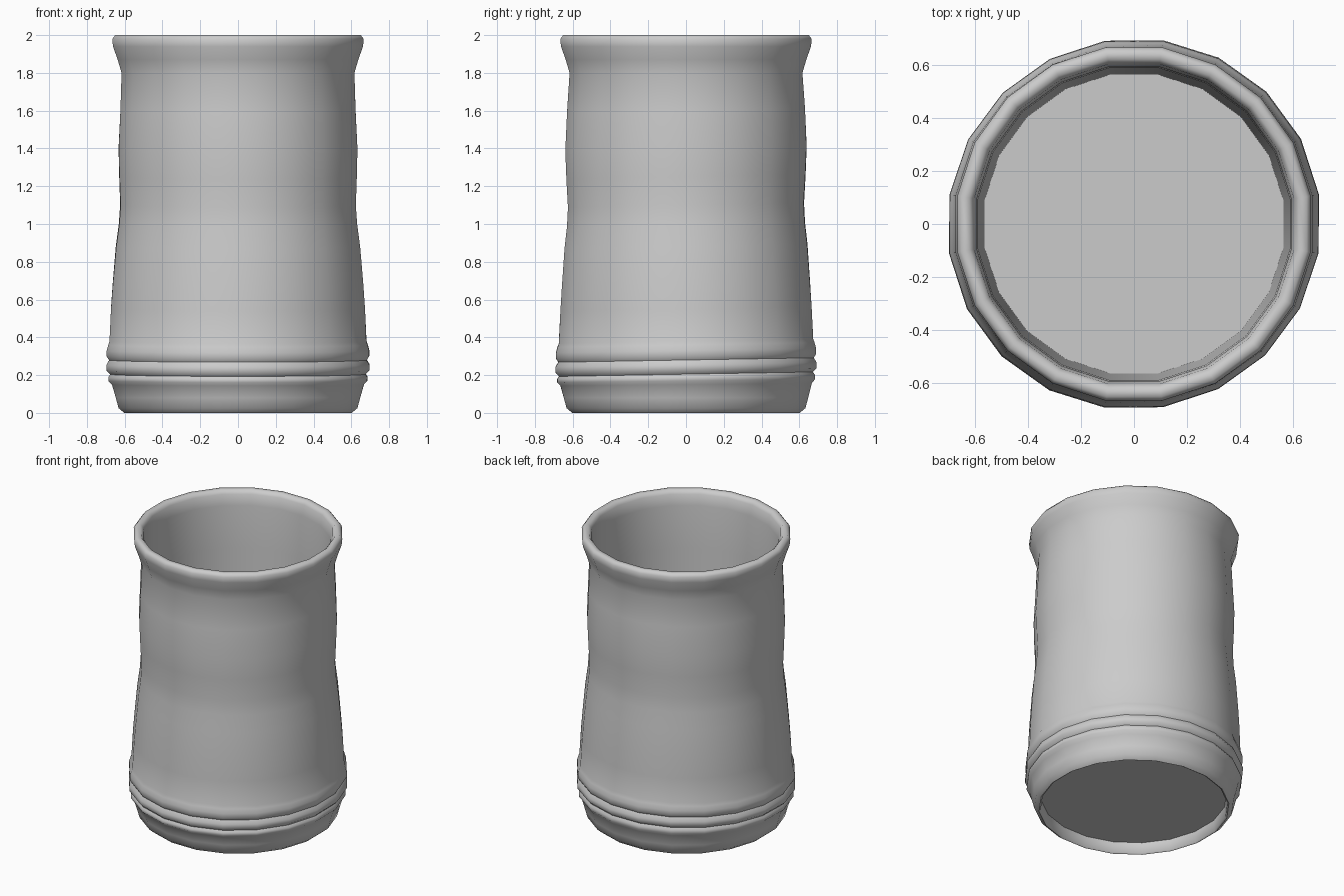
import bpy, bmesh, math

if "Cube" in bpy.data.objects:
    bpy.data.objects.remove(bpy.data.objects["Cube"])

SIDES = 20

# Radius, height: recessed underside, foot, ridges, waisted wall, rolled lip, inside wall, floor
PROFILE = [
    (0.595, 0.08), (0.60, 0.005), (0.61, 0.0), (0.64, 0.025), (0.655, 0.08), (0.674, 0.15),
    (0.692, 0.17), (0.692, 0.19), (0.682, 0.205), (0.702, 0.225), (0.702, 0.255),
    (0.687, 0.28), (0.70, 0.30), (0.70, 0.33), (0.692, 0.36), (0.685, 0.38),
    (0.677, 0.55), (0.668, 0.68), (0.652, 0.88), (0.637, 1.0), (0.631, 1.1),
    (0.638, 1.25), (0.643, 1.40), (0.634, 1.6), (0.624, 1.8), (0.645, 1.87),
    (0.67, 1.94), (0.674, 1.98), (0.658, 2.0), (0.628, 2.0), (0.61, 1.975),
    (0.60, 1.9), (0.595, 1.6), (0.585, 0.9), (0.57, 0.1),
]


def hand_thrown(r, z, a, outside):
    """Slight unevenness on the outer wall only."""
    if outside and 0.1 < z < 1.8:
        fade = min(1, (z - 0.1) / 0.1, (1.8 - z) / 0.2)
        r += 0.004 * fade * math.sin(2 * a + 3 * z)
        z += 0.012 * fade * math.sin(a)
    return r * math.cos(a), r * math.sin(a), z


# Cup body turned from the profile
bm = bmesh.new()
rings = []
for i, (r, z) in enumerate(PROFILE):
    rings.append([bm.verts.new(hand_thrown(r, z, math.tau * (k + 0.5) / SIDES, i < 28))
                  for k in range(SIDES)])
for low, high in zip(rings, rings[1:]):
    for k in range(SIDES):
        n = (k + 1) % SIDES
        bm.faces.new((low[k], low[n], high[n], high[k]))

# Underside and inside floor
bm.faces.new(list(reversed(rings[0])))
bm.faces.new(rings[-1])
bmesh.ops.recalc_face_normals(bm, faces=bm.faces)

mesh = bpy.data.meshes.new("cup_body")
bm.to_mesh(mesh)
bm.free()
cup = bpy.data.objects.new("cup_body", mesh)
bpy.context.collection.objects.link(cup)
bpy.context.view_layer.objects.active = cup
cup.select_set(True)
bpy.ops.object.shade_smooth_by_angle(angle=math.radians(60))
